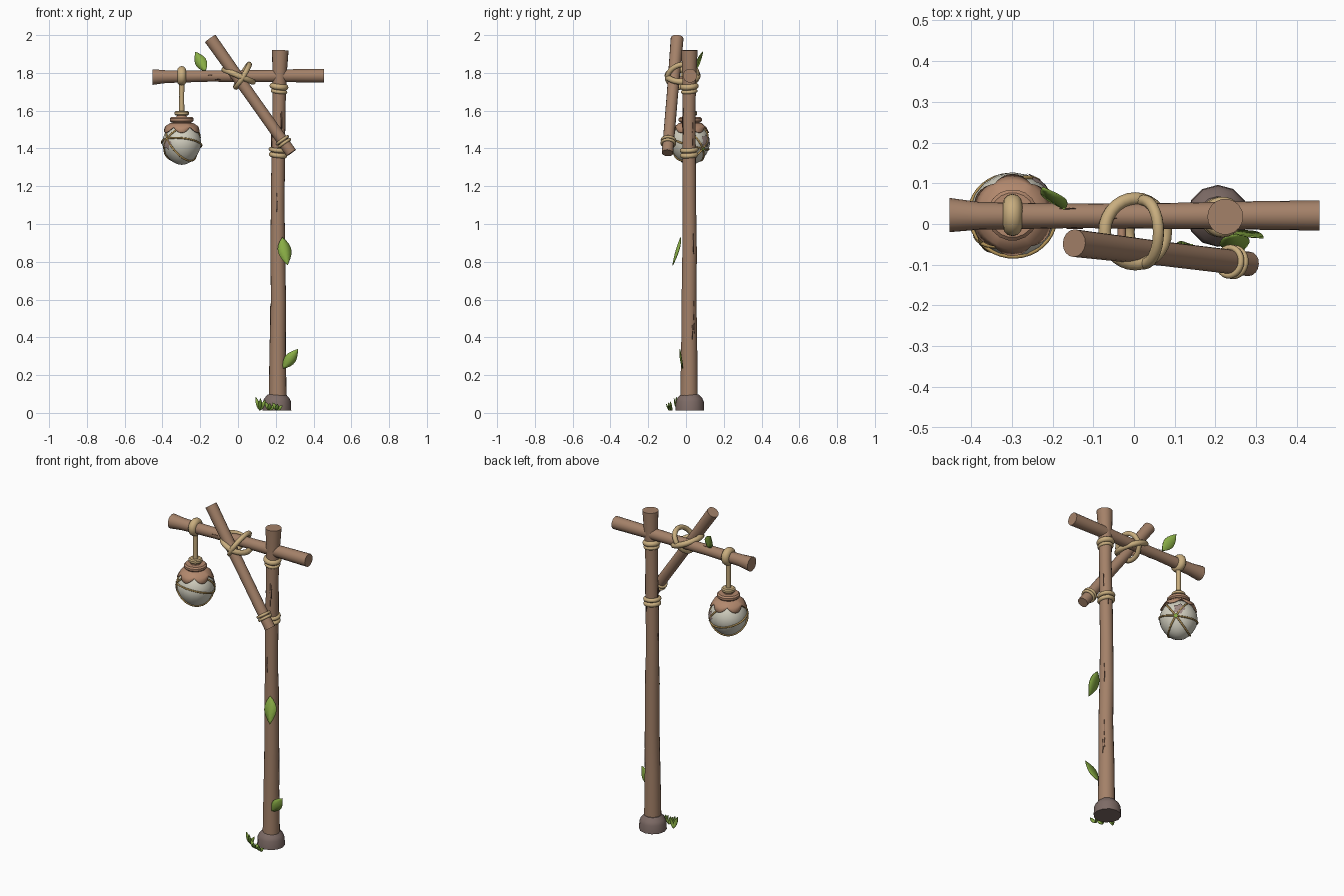
import bpy, bmesh, math, random
from mathutils import Vector as V

if "Cube" in bpy.data.objects:
    bpy.data.objects.remove(bpy.data.objects["Cube"])
random.seed(4)


def mat(name, r, g, b):
    m = bpy.data.materials.new(name)
    m.diffuse_color = (r, g, b, 1)
    m.use_nodes = True
    m.node_tree.nodes["Principled BSDF"].inputs["Base Color"].default_value = m.diffuse_color
    return m


WOOD = mat("wood brown", 0.37, 0.22, 0.14)
CRACK = mat("dark bark", 0.17, 0.09, 0.06)
STONE = mat("base grey brown", 0.21, 0.15, 0.135)
ROPE = mat("rope tan", 0.58, 0.42, 0.21)
CORD = mat("cord ochre", 0.46, 0.3, 0.1)
CAP = mat("cap clay", 0.45, 0.25, 0.155)
GLASS = mat("globe ivory", 0.65, 0.63, 0.53)
PATCH = mat("globe patch", 0.34, 0.25, 0.23)
LEAF = mat("leaf green", 0.25, 0.42, 0.06)
GRASS = mat("dark leaf green", 0.13, 0.26, 0.03)


def finish(name, bm, material, angle=40, recalc=True):
    if recalc:
        bmesh.ops.recalc_face_normals(bm, faces=bm.faces)
    me = bpy.data.meshes.new(name)
    bm.to_mesh(me)
    bm.free()
    ob = bpy.data.objects.new(name, me)
    bpy.context.collection.objects.link(ob)
    me.materials.append(material)
    bpy.ops.object.select_all(action='DESELECT')
    ob.select_set(True)
    bpy.context.view_layer.objects.active = ob
    bpy.ops.object.shade_smooth_by_angle(angle=math.radians(angle))
    return ob


def tube(name, pts, radii, material, sides=12, closed=False, up=V((0, 1, 0)), angle=40):
    """Sweep a round section along points; one radius or one per point."""
    pts = [V(p) for p in pts]
    n = len(pts)
    if not isinstance(radii, (list, tuple)):
        radii = [radii] * n
    axis = (pts[-1] - pts[0]).normalized()
    bm, rings = bmesh.new(), []
    for i, p in enumerate(pts):
        t = (pts[(i + 1) % n] - pts[i - 1]).normalized() if closed else axis
        u = t.cross(up).normalized()
        w = t.cross(u).normalized()
        rings.append([bm.verts.new(p + radii[i] * (u * math.cos(a) + w * math.sin(a)))
                      for a in (2 * math.pi * k / sides for k in range(sides))])
    for i in range(n if closed else n - 1):
        a, b = rings[i], rings[(i + 1) % n]
        for k in range(sides):
            bm.faces.new((a[k], a[(k + 1) % sides], b[(k + 1) % sides], b[k]))
    if not closed:
        bm.faces.new(rings[0])
        bm.faces.new(rings[-1])
    return finish(name, bm, material, angle)


def ring(name, centre, u, w, thick, material, sides=10, n=28):
    """Rope loop; u and w are its two half-axis vectors."""
    c, u, w = V(centre), V(u), V(w)
    pts = [c + u * math.cos(2 * math.pi * i / n) + w * math.sin(2 * math.pi * i / n) for i in range(n)]
    return tube(name, pts, thick, material, sides, True, u.cross(w).normalized(), 80)


def leaf(name, base, tip, width, face, material, bend=0.005):
    """Pointed leaf with a folded midrib, facing the given direction."""
    base, tip, face = V(base), V(tip), V(face)
    d = tip - base
    side = d.cross(face).normalized()
    out = side.cross(d).normalized()
    bm, rows = bmesh.new(), []
    for i in range(9):
        t = i / 8
        h = width / 2 * math.sin(math.pi * t ** 0.9) + 0.0008
        c = base + d * t + out * bend * math.sin(math.pi * t)
        rows.append([bm.verts.new(c + side * h * s - out * abs(s) * h * 0.25) for s in (-1, 0, 1)])
    for a, b in zip(rows, rows[1:]):
        for k in range(2):
            bm.faces.new((a[k], a[k + 1], b[k + 1], b[k]))
    ob = finish(name, bm, material, 60)
    ob.modifiers.new("thickness", 'SOLIDIFY').thickness = 0.004
    return ob


# Post, crossbar and diagonal brace
POST = [(0.21, 0.016, 0.09, 0.047), (0.21, 0.017, 0.35, 0.043), (0.214, 0.016, 0.6, 0.04),
        (0.211, 0.019, 0.85, 0.039), (0.21, 0.018, 1.1, 0.036), (0.213, 0.017, 1.35, 0.036),
        (0.217, 0.016, 1.6, 0.034), (0.22, 0.018, 1.78, 0.037), (0.224, 0.018, 1.92, 0.044)]
tube("post", [p[:3] for p in POST], [p[3] for p in POST], WOOD, 18)
tube("crossbar", [(-0.453, 0.022, 1.778), (-0.38, 0.02, 1.78), (-0.15, 0.02, 1.783), (0.1, 0.02, 1.783),
                  (0.3, 0.021, 1.785), (0.455, 0.021, 1.785)],
     [0.042, 0.034, 0.03, 0.032, 0.035, 0.037], WOOD, 18, up=V((0, 0, 1)))
B0, B1 = V((-0.147, -0.047, 1.982)), V((0.282, -0.098, 1.376))
tube("brace", [B0, B0.lerp(B1, 0.5), B1], [0.034, 0.03, 0.03], WOOD, 16)

# Stone foot
tube("foot", [(0.206, 0.02, z) for z in (0.012, 0.06, 0.078, 0.098)], [0.076, 0.074, 0.066, 0.048], STONE, 12)


# Bark cracks: thin slivers on the post and bar surfaces
def sliver(bm, c, along, across, length, width):
    bm.faces.new([bm.verts.new(c + along * a * length + across * b * width)
                  for a, b in ((-.5, 0), (-.1, .5), (.5, 0), (.1, -.5))])


bm = bmesh.new()
for i in range(14):
    z, a = random.uniform(0.2, 1.65), random.uniform(0, 2 * math.pi)
    L = random.uniform(0.06, 0.16)
    p, q = next((p, q) for p, q in zip(POST, POST[1:]) if q[2] > z)
    f = (z - p[2]) / (q[2] - p[2])
    x, y, z, r = (p[k] + (q[k] - p[k]) * f for k in range(4))
    n = V((math.cos(a), math.sin(a), 0))
    sliver(bm, V((x, y, z)) + n * (r + 0.001), V((0, 0, 1)), V((-n.y, n.x, 0)), L, 0.005)
for i in range(6):
    a = random.uniform(0, 2 * math.pi)
    n = V((0, math.cos(a), math.sin(a)))
    sliver(bm, V((random.uniform(-0.3, 0.15), 0.02, 1.783)) + n * 0.0325, V((1, 0, 0)),
           V((0, -n.z, n.y)), 0.04, 0.004)
cr = finish("bark_cracks", bm, CRACK)
cr.modifiers.new("thickness", 'SOLIDIFY').thickness = 0.002

# Rope lashings around the post
for i, (z, r, t) in enumerate([(1.728, 0.034, 0.016), (1.702, 0.034, 0.01), (1.392, 0.038, 0.012), (1.365, 0.036, 0.013)]):
    ring("post_rope_%d" % i, (0.217 if z > 1.5 else 0.212, 0.017, z), (r, 0, -0.004), (0, r, 0.003), t, ROPE)

# Rope loops at the lower end of the brace
ax = (B1 - B0).normalized()
u = ax.cross(V((0, 1, 0))).normalized()
w = ax.cross(u)
for i, f in enumerate((0.89, 0.915)):
    ring("brace_rope_%d" % i, B0.lerp(B1, f), u * 0.034, w * 0.034, 0.008, ROPE)

# Crossed lashing where the brace meets the bar
ring("cross_lashing_a", (0.003, -0.018, 1.785), (0.075, 0, -0.032), (0, 0.08, 0), 0.016, ROPE)
ring("cross_lashing_b", (0.024, -0.02, 1.785), (0.036, 0, 0.06), (0, 0.078, 0.01), 0.014, ROPE)
tube("lashing_peg", [(-0.03, -0.045, 1.77), (-0.03, 0.01, 1.77)], 0.01, CAP, 8, up=V((0, 0, 1)), angle=60)

# Lantern hanger
LX, LY = -0.298, 0.022
ring("hanger_loop", (LX, LY, 1.784), (0, 0.028, 0), (0, 0, 0.028), 0.024, ROPE, 12)
tube("hanger_rope", [(LX, LY, 1.76), (LX, LY, 1.68), (LX, LY, 1.57)], [0.015, 0.013, 0.014], ROPE, 12)
tube("upper_disc", [(LX, LY, z) for z in (1.574, 1.58, 1.592, 1.598)], [0.032, 0.038, 0.038, 0.032], ROPE, 18)
tube("collar", [(LX, LY, 1.53), (LX, LY, 1.578)], [0.04, 0.024], CAP, 12)
tube("lower_disc", [(LX, LY, z) for z in (1.538, 1.546, 1.558, 1.566)], [0.055, 0.063, 0.063, 0.055], CAP, 18)

# Petal cap with a scalloped rim
bm, rows, N = bmesh.new(), [], 48
for r, z, s in ((0.03, 1.538, 0), (0.06, 1.535, 0), (0.084, 1.516, 0.3), (0.096, 1.496, 1)):
    rows.append([])
    for k in range(N):
        a = 2 * math.pi * k / N
        c = abs(math.sin(3 * a)) - 0.6
        rr = r + 0.012 * s * c
        rows[-1].append(bm.verts.new((LX + rr * math.cos(a), LY + rr * math.sin(a), z - 0.03 * s * c)))
for p, q in zip(rows, rows[1:]):
    for k in range(N):
        bm.faces.new((p[k], p[(k + 1) % N], q[(k + 1) % N], q[k]))
bm.faces.new(rows[0])
finish("petal_cap", bm, CAP, 60).modifiers.new("thickness", 'SOLIDIFY').thickness = 0.005

# Egg-shaped globe
GC, GR = V((LX, LY, 1.425)), V((0.105, 0.105, 0.112))


def on_globe(d, lift=0.0):
    d = d.normalized()
    k = 1 + 0.12 * min(d.z, 0)
    return GC + V((d.x * k, d.y * k, d.z)) * (GR + V((lift,) * 3))


bm = bmesh.new()
bmesh.ops.create_uvsphere(bm, u_segments=18, v_segments=12, radius=1)
for v in bm.verts:
    v.co = on_globe(v.co)
finish("globe", bm, GLASS, 60)


def polar(az, el):
    a, e = math.radians(az), math.radians(el)
    return V((math.cos(a) * math.cos(e), math.sin(a) * math.cos(e), math.sin(e)))


# Cord net crossing at the back right of the globe
P = polar(42, -14)
S = P.cross(V((0, 0, 1))).normalized()
U = S.cross(P).normalized()
for i, t in enumerate((8, 52, -52)):
    t = math.radians(t)
    d = S * math.cos(t) + U * math.sin(t)
    pts = [on_globe(P * math.cos(a) + d * math.sin(a), 0.001) for a in (2 * math.pi * k / 36 for k in range(36))]
    tube("net_cord_%d" % i, pts, 0.005, CORD, 8, True, P.cross(d), 80)


# Flower-shaped stains and a small green knot lying on the globe
def decal(name, d, size, material, lobes, lift):
    s = V((0, 0, 1)).cross(d).normalized()
    t = d.cross(s)
    bm, mid, rim = bmesh.new(), [], []
    c = bm.verts.new(on_globe(d, lift))
    for k in range(30):
        a = 2 * math.pi * k / 30
        r = size * (1 + 0.2 * math.cos(lobes * a))
        e = s * math.cos(a) + t * math.sin(a)
        mid.append(bm.verts.new(on_globe(d + e * r * 0.5, lift)))
        rim.append(bm.verts.new(on_globe(d + e * r, lift)))
    for k in range(30):
        j = (k + 1) % 30
        bm.faces.new((c, mid[k], mid[j]))
        bm.faces.new((mid[k], rim[k], rim[j], mid[j]))
    finish(name, bm, material, recalc=False)


decal("stain_back", polar(52, 8), 0.27, PATCH, 5, 0.004)
decal("stain_front", polar(222, 2), 0.27, PATCH, 5, 0.004)
decal("green_knot", P, 0.09, LEAF, 5, 0.008)

# Leaves on the post and the bar
leaf("post_leaf_high", (0.235, -0.03, 0.93), (0.262, -0.072, 0.782), 0.072, (0.2, -1, 0.1), LEAF)
leaf("post_leaf_low", (0.238, -0.02, 0.235), (0.318, -0.035, 0.338), 0.06, (0.2, -1, 0.1), LEAF)
leaf("bar_leaf", (-0.172, 0.035, 1.81), (-0.226, 0.088, 1.912), 0.062, (-0.3, -1, 0.3), LEAF)

# Grass tufts at the foot
for i, (x, y) in enumerate([(0.115, -0.045), (0.165, -0.075), (0.205, -0.085)]):
    for j in range(3):
        dx, dy = 0.026 * (j - 1) + 0.004, -0.012 * (j % 2) - 0.008
        leaf("grass_%d_%d" % (i, j), (x, y, 0.012), (x + dx, y + dy, (0.085, 0.06, 0.055)[i] - 0.008 * j),
             0.02, (0.2, -1, 0.5), GRASS if j == 1 else LEAF, 0.006)
